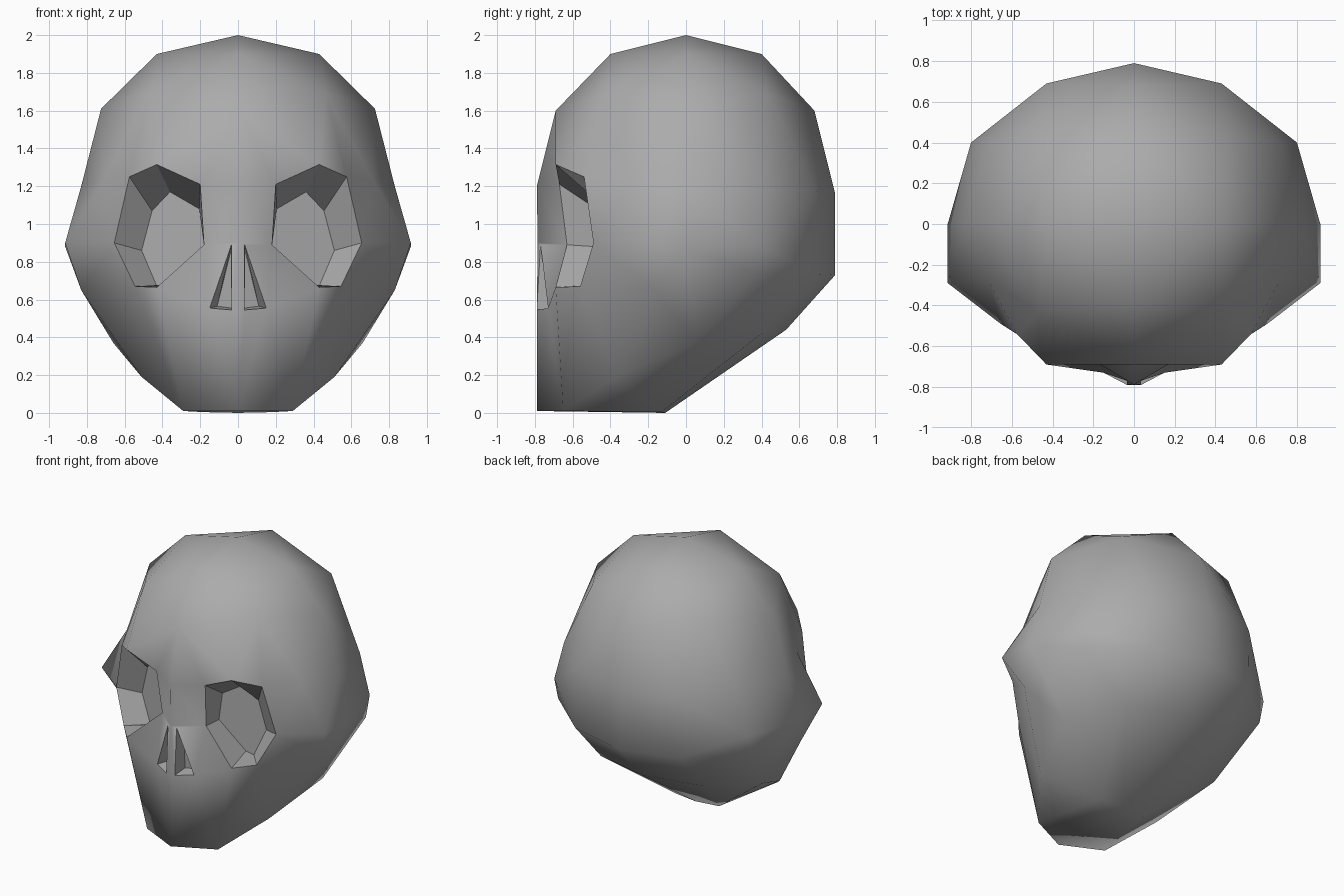
import bpy, bmesh
from mathutils import Vector

if "Cube" in bpy.data.objects:
    bpy.data.objects.remove(bpy.data.objects["Cube"])

bm = bmesh.new()


def face(*pts, smooth=True):
    f = bm.faces.new([bm.verts.new(p) for p in pts])
    f.smooth = smooth


def bridge(a, b):
    """Triangle strip between two chains of points, taking the shorter diagonal."""
    i = j = 0
    while i < len(a) - 1 or j < len(b) - 1:
        da = (Vector(a[i + 1]) - Vector(b[j])).length if i < len(a) - 1 else 1e9
        db = (Vector(a[i]) - Vector(b[j + 1])).length if j < len(b) - 1 else 1e9
        if da < db:
            face(a[i], a[i + 1], b[j])
            i += 1
        else:
            face(a[i], b[j + 1], b[j])
            j += 1


def socket(rim, floor):
    """Flat-shaded recess: walls from rim to floor, closed by the floor."""
    for r0, r1, f0, f1 in zip(rim, rim[1:] + rim[:1], floor, floor[1:] + floor[:1]):
        face(r0, r1, f1, f0, smooth=False)
    face(*floor, smooth=False)


# Eye and nose openings (right half)
eye = [(.2, -.67, 1.21), (.43, -.69, 1.315), (.575, -.54, 1.25), (.655, -.49, .9),
       (.545, -.56, .67), (.43, -.69, .665), (.18, -.63, .89)]
eye_floor = [(.205, -.475, 1.08), (.36, -.435, 1.17), (.455, -.41, 1.07), (.51, -.395, .86),
             (.425, -.42, .66), (.37, -.435, .68), (.18, -.48, .88)]
nose = [(.035, -.77, .89), (.15, -.73, .555), (.035, -.79, .545)]
nose_floor = [(.037, -.69, .86), (.11, -.66, .565), (.035, -.67, .555)]

# Cranium rings, front centre to back centre
crown = [(0, -.4, 1.9), (.43, 0, 1.9), (0, .4, 1.9)]
upper = [(0, -.69, 1.6), (.465, -.43, 1.69), (.725, 0, 1.61), (.465, .43, 1.69), (0, .68, 1.6)]
brow = (0, -.79, 1.2)
equator = [(.715, -.28, 1.23), (.83, 0, 1.2), (.72, .4, 1.18), (.43, .69, 1.17), (0, .79, 1.16)]
cheek = (.915, -.29, .9)
jaw = (.83, -.16, .65)
back = [(.915, 0, .88), (.8, .4, .89), (.43, .685, .735), (0, .79, .73)]
back_corner = (.79, .37, .735)
base = [(0, -.79, .01), (.29, -.65, .01), (.51, -.37, .19), (.66, .05, .37),
        (.42, .4, .42), (0, .53, .44)]

bridge([(0, 0, 2)], crown)
bridge(crown, upper)
bridge(upper, [brow] + eye[:3] + equator)
bridge([eye[2]] + equator, [eye[3], cheek] + back)
face(back[0], back[1], back_corner)
face(back[1], back[2], back_corner)

# Nose bridge and cheeks
bridge_top, nose_base = (0, -.785, .9), (0, -.79, .545)
face(brow, eye[0], eye[6], bridge_top)
face(bridge_top, eye[6], nose[0])
face(bridge_top, nose[0], nose[2], nose_base)
face(nose[0], eye[6], nose[1])
face(eye[6], eye[5], nose[1])
bridge([eye[3], cheek], [eye[4], jaw])
face(cheek, back[0], jaw)

# Lower face and jaw
bridge([nose_base, nose[2], nose[1], eye[5]], base[:2])
face(eye[5], eye[4], base[1])
face(eye[4], base[2], base[1])
bridge([eye[4], jaw, back[0], back_corner] + back[2:], base[2:])

# Underside
under, under_side = (0, -.11, 0), (.18, -.13, .004)
face(base[0], base[1], under_side, under)
bridge([under_side], base[1:5])
face(under, under_side, base[4], base[5])

socket(eye, eye_floor)
socket(nose, nose_floor)

# Mirror to the left half and weld
bmesh.ops.remove_doubles(bm, verts=bm.verts, dist=.001)
bmesh.ops.mirror(bm, geom=bm.verts[:] + bm.edges[:] + bm.faces[:], axis='X', merge_dist=.001)
bmesh.ops.remove_doubles(bm, verts=bm.verts, dist=.001)
bmesh.ops.recalc_face_normals(bm, faces=bm.faces)

mesh = bpy.data.meshes.new("skull")
bm.to_mesh(mesh)
bm.free()
skull = bpy.data.objects.new("skull", mesh)
bpy.context.collection.objects.link(skull)

# Dark grey bone
bone = bpy.data.materials.new("dark_grey")
bone.diffuse_color = (.41, .41, .41, 1)
bone.use_nodes = True
bone.node_tree.nodes["Principled BSDF"].inputs["Base Color"].default_value = bone.diffuse_color
mesh.materials.append(bone)
